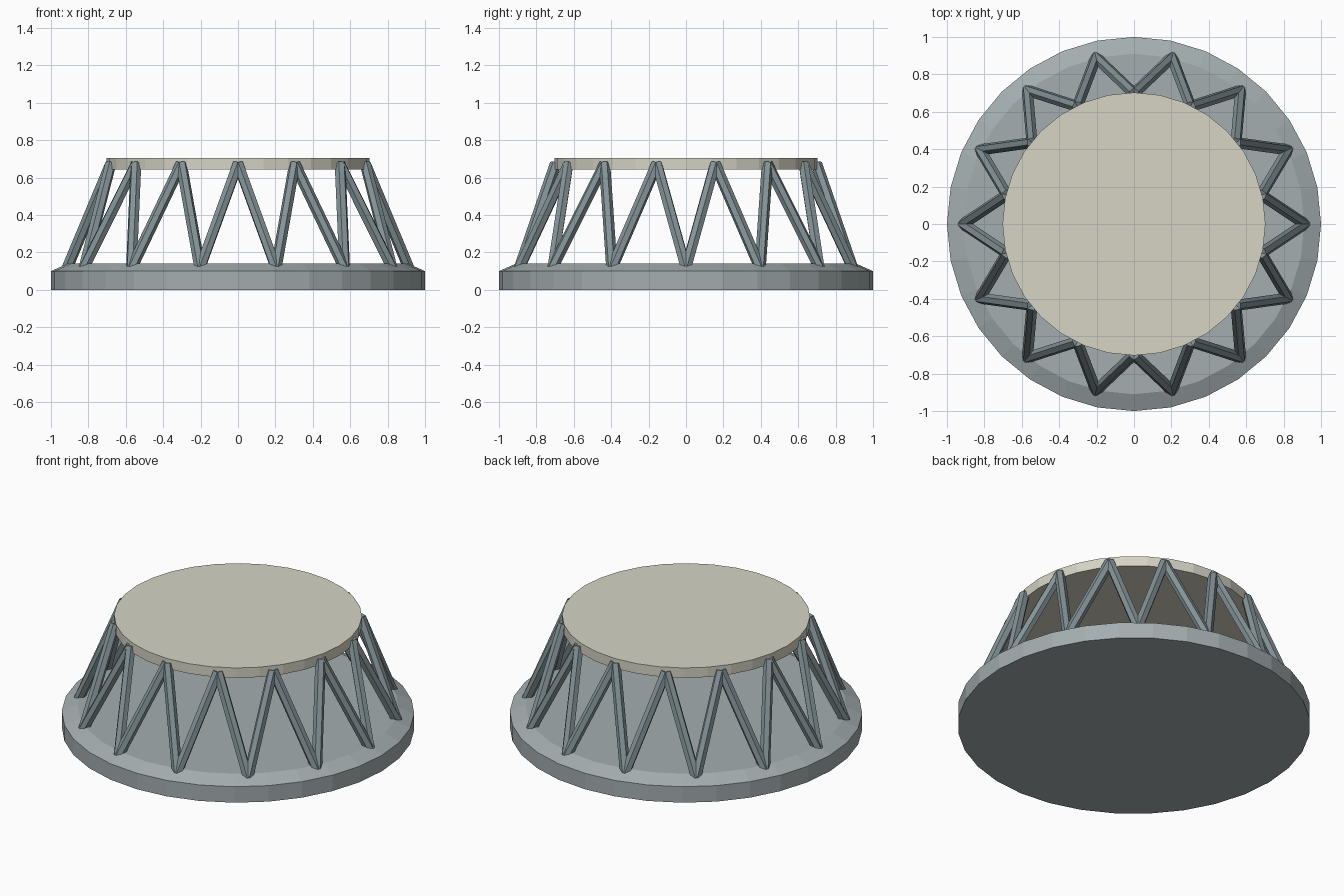
import bpy
import math
from mathutils import Matrix, Vector

cube = bpy.data.objects.get("Cube")
if cube:
    bpy.data.objects.remove(cube, do_unlink=True)


def material(name, rgb):
    m = bpy.data.materials.new(name)
    m.use_nodes = True
    m.diffuse_color = (*rgb, 1)
    m.node_tree.nodes["Principled BSDF"].inputs["Base Color"].default_value = (*rgb, 1)
    return m


def polar(radius, angle, z):
    return Vector((radius * math.cos(angle), radius * math.sin(angle), z))


def lathe(name, profile, sides, mat):
    """Closed solid from (radius, height) rings, capped at both ends."""
    verts = [polar(r, math.tau * i / sides, z) for r, z in profile for i in range(sides)]
    faces = [tuple(reversed(range(sides))),
             tuple(range(len(verts) - sides, len(verts)))]
    for k in range(len(profile) - 1):
        for i in range(sides):
            j = (i + 1) % sides
            a, b = k * sides, (k + 1) * sides
            faces.append((a + i, a + j, b + j, b + i))
    mesh = bpy.data.meshes.new(name)
    mesh.from_pydata(verts, [], faces)
    mesh.materials.append(mat)
    obj = bpy.data.objects.new(name, mesh)
    bpy.context.collection.objects.link(obj)
    return obj


def strut(name, start, end, radius, mat):
    """Six-sided bar between two points, with one edge turned outward."""
    length = (end - start).length
    obj = lathe(name, [(radius, 0), (radius, length)], 6, mat)
    z = (end - start).normalized()
    middle = start + end
    y = z.cross(Vector((middle.x, middle.y, 0))).normalized()
    x = y.cross(z)
    turn = Matrix((x, y, z)).transposed().to_4x4()
    obj.matrix_world = Matrix.Translation(start) @ turn


steel = material("blue grey steel", (0.37, 0.42, 0.43))
strut_steel = material("dark strut steel", (0.23, 0.29, 0.31))
cream = material("warm cream", (0.67, 0.66, 0.56))

# Round plinth with a chamfered shoulder, and the raised table top
lathe("base", [(1, 0), (1, 0.1), (0.91, 0.14)], 32, steel)
lathe("top_disc", [(0.703, 0.643), (0.703, 0.705)], 32, cream)

# Zigzag ring of struts between the plinth and the table top
bays = 14
step = math.tau / bays
for i in range(bays):
    foot = polar(0.914, i * step, 0.115)
    for side, label in ((-0.5, "a"), (0.5, "b")):
        head = polar(0.698, (i + side) * step, 0.674)
        strut(f"strut_{i + 1}_{label}", foot, head, 0.03, strut_steel)
